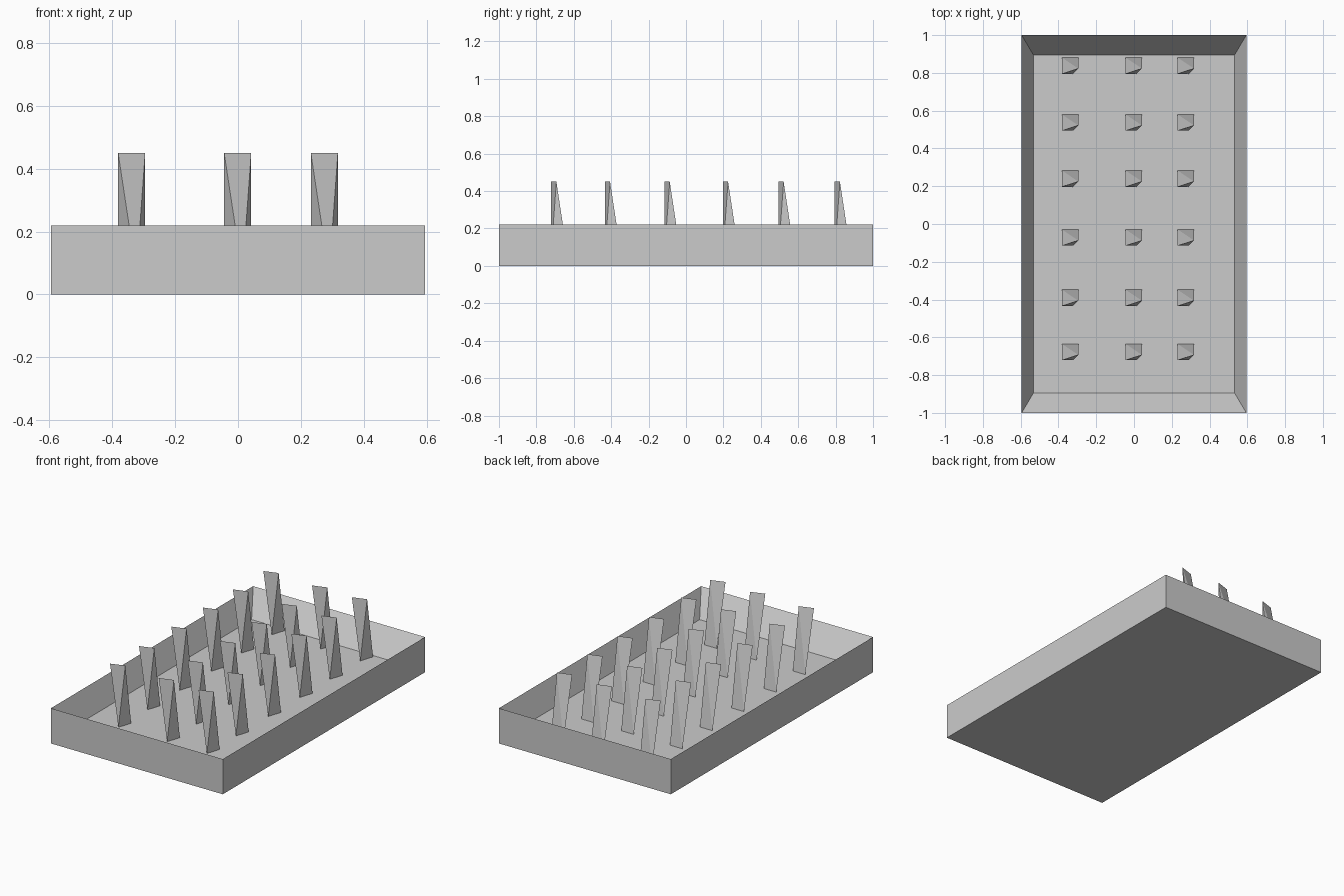
import bpy, bmesh

if "Cube" in bpy.data.objects:
    bpy.data.objects.remove(bpy.data.objects["Cube"])

FLOOR_Z = 0.067


def finish(name, bm):
    bmesh.ops.recalc_face_normals(bm, faces=bm.faces)
    mesh = bpy.data.meshes.new(name)
    bm.to_mesh(mesh)
    bm.free()
    obj = bpy.data.objects.new(name, mesh)
    bpy.context.collection.objects.link(obj)
    return obj


def make_tray():
    # Knife-edged rim: outer walls rise straight, inner walls slope to the floor
    bm = bmesh.new()
    rings = []
    for hx, hy, z in ((0.595, 1, 0), (0.595, 1, 0.22), (0.533, 0.896, FLOOR_Z)):
        rings.append([bm.verts.new((sx * hx, sy * hy, z))
                      for sx, sy in ((-1, -1), (1, -1), (1, 1), (-1, 1))])
    for lower, upper in zip(rings, rings[1:]):
        for i in range(4):
            j = (i + 1) % 4
            bm.faces.new((lower[i], lower[j], upper[j], upper[i]))
    bm.faces.new(rings[0])
    bm.faces.new(rings[-1])
    finish("tray", bm)


def make_spike(name, x, y):
    # Triangular foot twisting up to a single slanted top edge
    w = 0.043
    bm = bmesh.new()
    a, b, c, d, e = [bm.verts.new(p) for p in (
        (-w, 0, 0.45), (w, 0.028, 0.45),
        (0.015, 0, FLOOR_Z), (-w, 0.086, FLOOR_Z), (w, 0.086, FLOOR_Z))]
    for face in ((a, c, b), (b, c, e), (b, e, d), (a, b, d), (a, d, c), (c, d, e)):
        bm.faces.new(face)
    finish(name, bm).location = (x, y, 0)


make_tray()

# Three columns by six rows of spikes
for i, x in enumerate((-0.338, -0.001, 0.2745)):
    for j, y in enumerate((-0.721, -0.434, -0.115, 0.197, 0.494, 0.795)):
        make_spike(f"spike_{i + 1}_{j + 1}", x, y)
